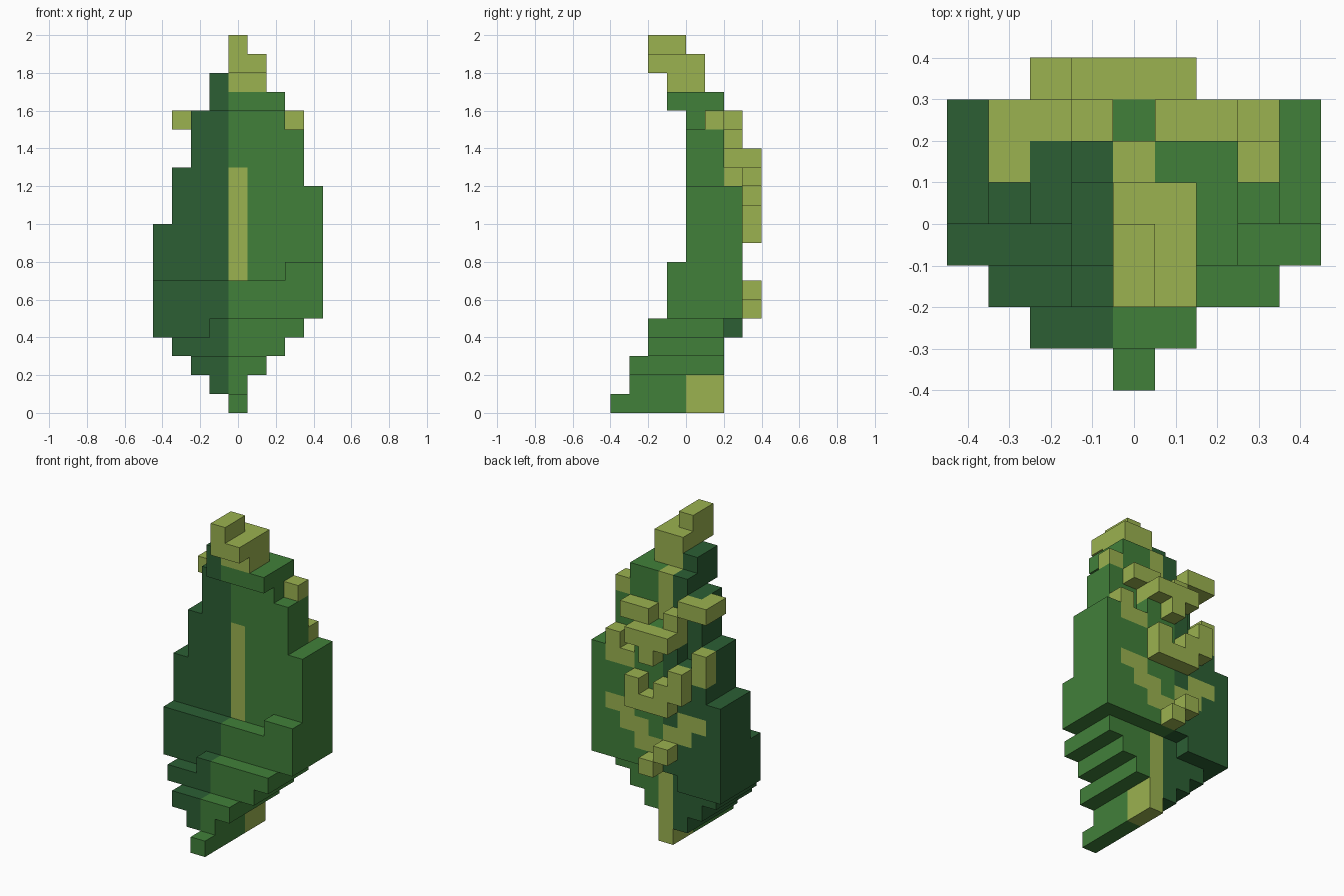
import bpy
import bmesh
from math import radians
from mathutils import Vector

old = bpy.data.objects.get("Cube")
if old:
    bpy.data.objects.remove(old, do_unlink=True)

UNIT = 0.1  # edge of one block


def make_material(name, rgb):
    mat = bpy.data.materials.new(name)
    mat.use_nodes = True
    color = (*rgb, 1)
    mat.diffuse_color = color
    mat.node_tree.nodes["Principled BSDF"].inputs["Base Color"].default_value = color
    return mat


leaf_green = make_material("leaf green", (.053, .216, .042))
deep_green = make_material("deep green", (.025, .114, .034))
vein_green = make_material("pale vein green", (.328, .445, .08))

# Each box is (x start, x end, y start, y end, z start, z end) in blocks
# Curled blade: stepped tip, belly, tall back and narrowing top
blade = [
    (0, 1, -4, 2, 0, 1),
    (-1, 1, -3, 2, 1, 2),
    (-2, 2, -3, 2, 2, 3),
    (-3, 3, -2, 2, 3, 4),
    (-1, 4, -2, 2, 4, 5),
    (-4, -1, -1, 3, 4, 5),
    (-4, 5, -1, 3, 5, 7),
    (3, 5, -1, 0, 7, 8),
    (0, 5, 0, 3, 7, 12),
    (-4, 0, 0, 3, 7, 10),
    (-3, 0, 0, 3, 10, 11),
    (-2, 0, 0, 3, 11, 12),
    (-3, 0, 0, 2, 11, 13),
    (-1, 2, 0, 3, 12, 13),
    (0, 4, 0, 2, 12, 15),
    (-2, 0, 0, 2, 13, 16),
    (0, 3, 0, 2, 15, 16),
    (0, 1, 2, 3, 13, 14),
    (-1, 3, -1, 2, 16, 17),
    (-1, 0, -1, 1, 17, 18),
]

# Hooked stalk on top
stalk = [
    (0, 2, -1, 1, 17, 18),
    (0, 2, -2, 1, 18, 19),
    (0, 1, -2, 0, 19, 20),
]

# Central rib, on the front and along the back
midrib = [
    (0, 1, 0, 1, 7, 13),
    (0, 1, 0, 2, 0, 2),
    (0, 1, 1, 2, 2, 5),
    (0, 1, 1, 2, 14, 17),
]

# Branching veins on the back
lower_veins = [
    (0, 1, 3, 4, 5, 6),
    (-1, 0, 3, 4, 6, 7),
    (0, 2, 2, 3, 6, 7),
    (1, 3, 2, 3, 7, 8),
    (2, 4, 2, 3, 8, 9),
    (-2, 0, 2, 3, 7, 8),
    (-3, -1, 2, 3, 8, 9),
]
middle_veins = [
    (-1, 2, 3, 4, 9, 10),
    (1, 2, 3, 4, 10, 11),
    (-1, 0, 3, 4, 10, 11),
    (-2, -1, 3, 4, 10, 12),
    (2, 3, 2, 3, 11, 12),
    (3, 4, 2, 3, 11, 13),
    (-3, -2, 2, 3, 11, 13),
]
upper_veins = [
    (0, 1, 3, 4, 12, 13),
    (-1, 2, 3, 4, 13, 14),
    (1, 2, 2, 3, 13, 14),
    (-1, 0, 2, 3, 13, 15),
    (1, 3, 2, 3, 14, 15),
    (3, 4, 1, 2, 15, 16),
    (-3, -1, 2, 3, 15, 16),
    (-3, -2, 1, 2, 15, 16),
]


def cells_of(boxes):
    return {(x, y, z)
            for x0, x1, y0, y1, z0, z1 in boxes
            for x in range(x0, x1)
            for y in range(y0, y1)
            for z in range(z0, z1)}


# Every block belongs to one part; veins replace blade blocks
owner = {}
for cell in cells_of(blade):
    owner[cell] = "dark_blade_half" if cell[0] < 0 else "light_blade_half"
for part, boxes in (("stalk", stalk), ("midrib", midrib),
                    ("lower_veins", lower_veins),
                    ("middle_veins", middle_veins),
                    ("upper_veins", upper_veins)):
    owner.update(dict.fromkeys(cells_of(boxes), part))


def build_part(name, mat):
    """Skin the exposed sides of a part's blocks and merge flat areas."""
    bm = bmesh.new()
    for cell in sorted(c for c in owner if owner[c] == name):
        center = Vector(cell) + Vector((0, .5, .5))
        for axis in range(3):
            for sign in (-1, 1):
                normal = Vector((0, 0, 0))
                normal[axis] = sign
                neighbour = tuple(int(a + b) for a, b in zip(cell, normal))
                if neighbour in owner:
                    continue
                u, v = Vector((0, 0, 0)), Vector((0, 0, 0))
                u[(axis + 1) % 3] = .5
                v[(axis + 2) % 3] = .5 * sign
                mid = center + normal / 2
                corners = (mid - u - v, mid + u - v, mid + u + v, mid - u + v)
                bm.faces.new([bm.verts.new(p * UNIT) for p in corners])
    bmesh.ops.remove_doubles(bm, verts=bm.verts, dist=UNIT / 100)
    bmesh.ops.dissolve_limit(bm, angle_limit=radians(1),
                             verts=bm.verts, edges=bm.edges)
    mesh = bpy.data.meshes.new(name)
    bm.to_mesh(mesh)
    bm.free()
    mesh.materials.append(mat)
    bpy.context.collection.objects.link(bpy.data.objects.new(name, mesh))


part_materials = {"light_blade_half": leaf_green, "dark_blade_half": deep_green}
for part in sorted(set(owner.values())):
    build_part(part, part_materials.get(part, vein_green))
